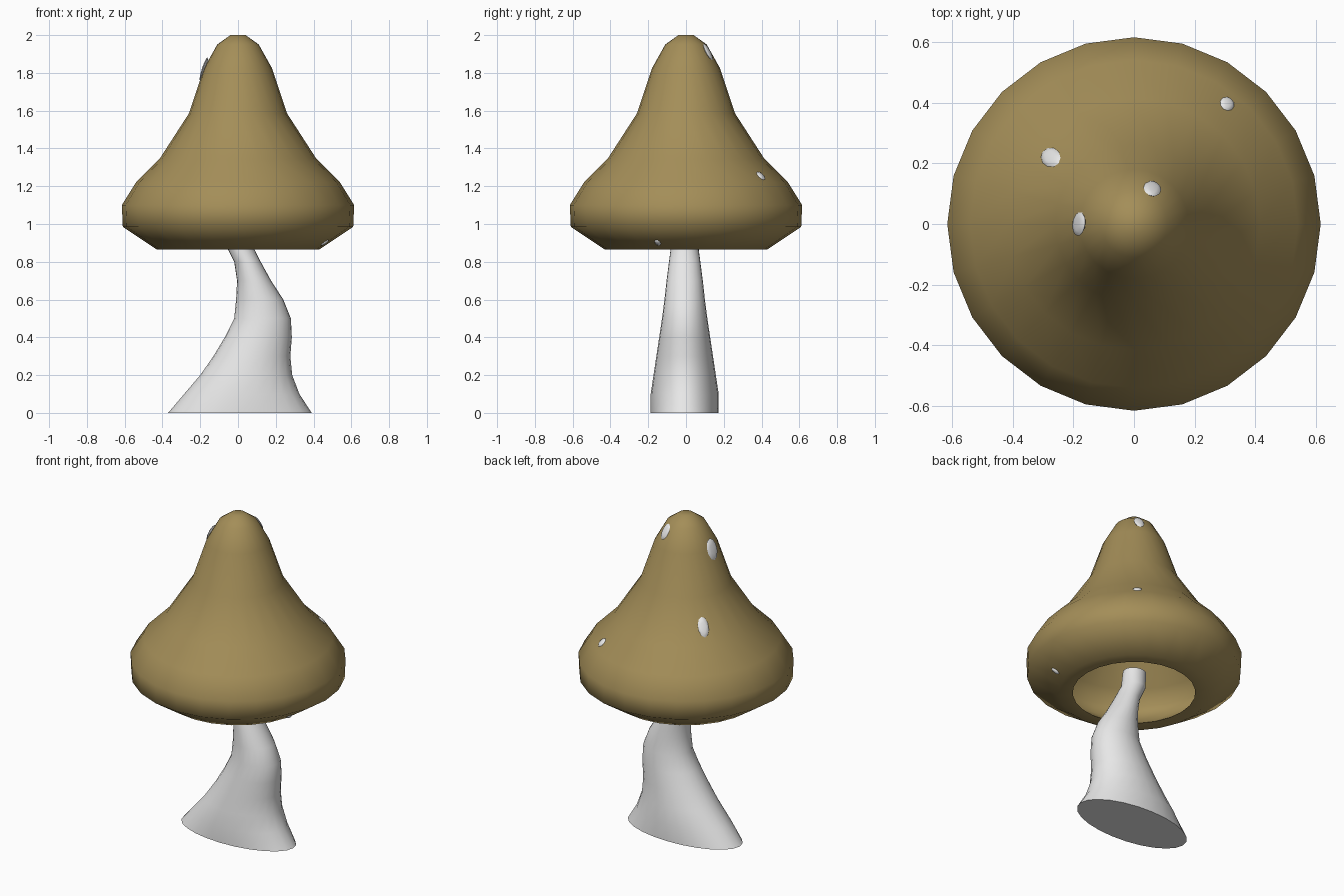
import bpy, bmesh, math
from mathutils import Vector, Matrix

if "Cube" in bpy.data.objects:
    bpy.data.objects.remove(bpy.data.objects["Cube"])


def material(name, rgb):
    m = bpy.data.materials.new(name)
    m.diffuse_color = (*rgb, 1)
    m.use_nodes = True
    m.node_tree.nodes["Principled BSDF"].inputs["Base Color"].default_value = m.diffuse_color
    return m


brown = material("cap brown", (0.37, 0.27, 0.098))
white = material("stem white", (0.8, 0.8, 0.8))


def finish(name, bm, mat, angle):
    bmesh.ops.recalc_face_normals(bm, faces=bm.faces)
    me = bpy.data.meshes.new(name)
    bm.to_mesh(me)
    bm.free()
    me.materials.append(mat)
    ob = bpy.data.objects.new(name, me)
    bpy.context.collection.objects.link(ob)
    bpy.ops.object.select_all(action='DESELECT')
    ob.select_set(True)
    bpy.context.view_layer.objects.active = ob
    bpy.ops.object.shade_smooth_by_angle(angle=math.radians(angle))
    return ob


def loft(name, rings, mat, sides, angle):
    """Skin ellipses (cx, cy, rx, ry, z) and close both ends."""
    bm = bmesh.new()
    loops = []
    for cx, cy, rx, ry, z in rings:
        loops.append([bm.verts.new((cx + rx * math.cos(2 * math.pi * i / sides),
                                    cy + ry * math.sin(2 * math.pi * i / sides), z))
                      for i in range(sides)])
    for a, b in zip(loops, loops[1:]):
        for i in range(sides):
            j = (i + 1) % sides
            bm.faces.new((a[i], a[j], b[j], b[i]))
    bm.faces.new(loops[0])
    bm.faces.new(loops[-1])
    return finish(name, bm, mat, angle)


# Cap: hollow bell, outer skin from the tip down, then the inner skin back up
profile = [(0.04, 2.0), (0.11, 1.95), (0.18, 1.825), (0.26, 1.585), (0.415, 1.345),
           (0.54, 1.22), (0.615, 1.10), (0.61, 0.985), (0.43, 0.865),
           (0.35, 0.865), (0.53, 1.01), (0.535, 1.08), (0.48, 1.16), (0.36, 1.28),
           (0.19, 1.55), (0.11, 1.79), (0.05, 1.89)]
cap = loft("cap", [(0, 0, r, r, z) for r, z in profile], brown, 24, 60)

# Stem: leaning oval tube, given as left x, right x and half depth every 0.1
stem_rows = [(-0.37, 0.39, 0.18), (-0.285, 0.325, 0.18), (-0.20, 0.287, 0.165),
             (-0.13, 0.277, 0.15), (-0.07, 0.285, 0.135), (-0.02, 0.28, 0.12),
             (-0.01, 0.24, 0.107), (-0.005, 0.175, 0.096), (-0.02, 0.12, 0.083),
             (-0.07, 0.07, 0.07), (-0.08, 0.06, 0.062)]
loft("stem", [((l + r) / 2, -0.007, (r - l) / 2, d, i * 0.1)
              for i, (l, r, d) in enumerate(stem_rows)], white, 24, 50)

# Spots: thin pale flecks lying on the cap skin (position, half width, half length)
spots = [((-0.275, 0.22, 1.44), 0.032, 0.06), ((0.06, 0.115, 1.91), 0.03, 0.05),
         ((-0.18, 0.0, 1.82), 0.04, 0.065), ((0.31, 0.40, 1.26), 0.025, 0.03),
         ((0.46, -0.15, 0.90), 0.016, 0.026)]
for n, (pos, w, h) in enumerate(spots):
    _, loc, normal, _ = cap.closest_point_on_mesh(Vector(pos))
    side = Vector((0, 0, 1)).cross(normal).normalized()
    up = normal.cross(side)
    frame = Matrix((side, up, normal)).transposed().to_4x4()
    bm = bmesh.new()
    bmesh.ops.create_icosphere(bm, subdivisions=2, radius=1)
    bm.transform(Matrix.Translation(loc) @ frame @ Matrix.Diagonal((w, h, 0.009, 1)))
    finish(f"spot_{n + 1}", bm, white, 40)
